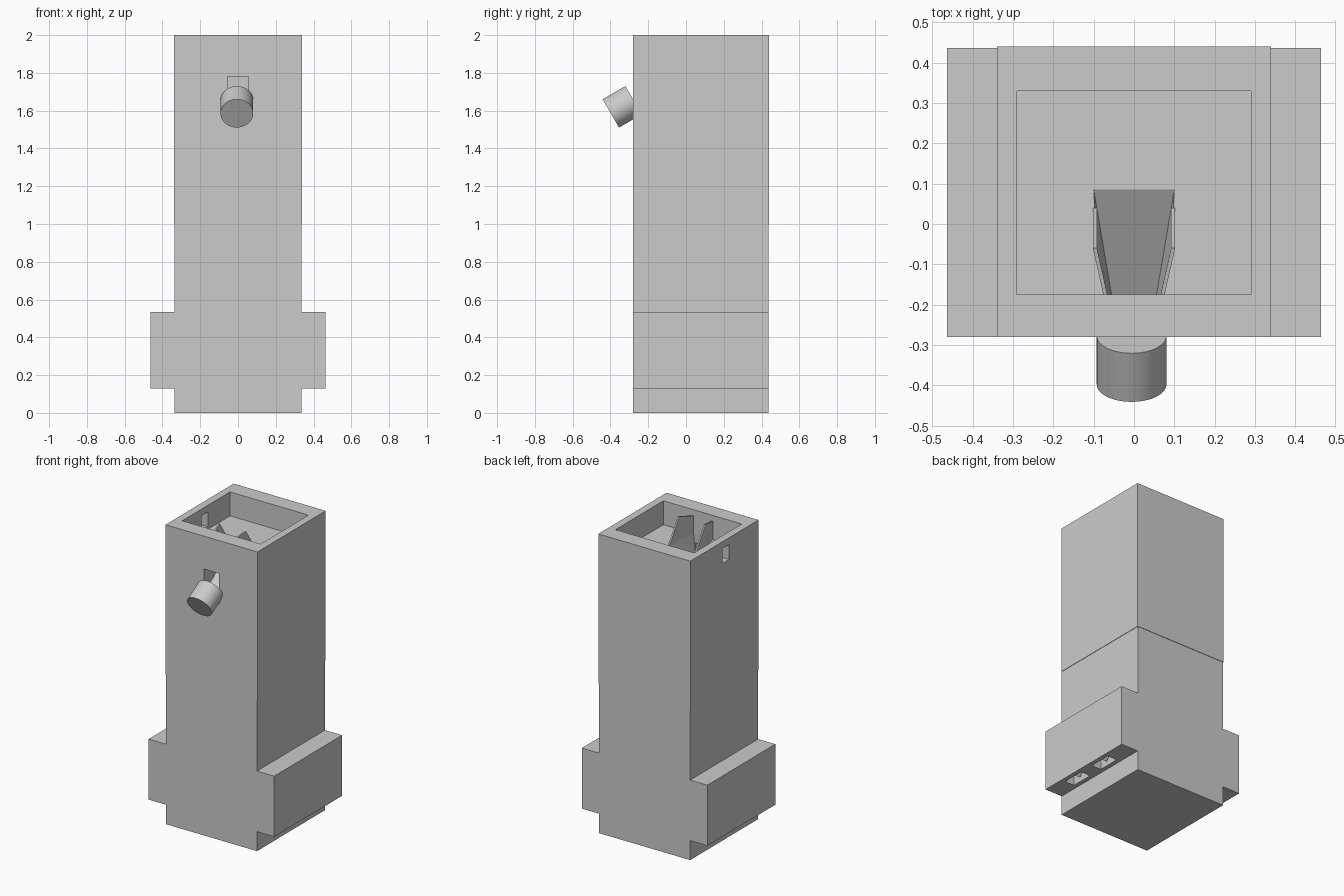
import bpy, bmesh
from math import radians, tan
from mathutils import Matrix, Vector

cube = bpy.data.objects.get("Cube")
if cube:
    bpy.data.objects.remove(cube, do_unlink=True)

grey = bpy.data.materials.new("plain_grey")
grey.use_nodes = True
grey.diffuse_color = (0.6, 0.6, 0.6, 1)
grey.node_tree.nodes["Principled BSDF"].inputs["Base Color"].default_value = (0.6, 0.6, 0.6, 1)


def finish(name, bm):
    bmesh.ops.recalc_face_normals(bm, faces=bm.faces)
    mesh = bpy.data.meshes.new(name)
    bm.to_mesh(mesh)
    bm.free()
    mesh.materials.append(grey)
    ob = bpy.data.objects.new(name, mesh)
    bpy.context.collection.objects.link(ob)
    return ob


def hull(name, points):
    bm = bmesh.new()
    verts = [bm.verts.new(p) for p in points]
    bmesh.ops.convex_hull(bm, input=verts)
    bmesh.ops.dissolve_limit(bm, angle_limit=0.01, verts=bm.verts, edges=bm.edges)
    return finish(name, bm)


def box(name, x0, x1, y0, y1, z0, z1):
    return hull(name, [(x, y, z) for x in (x0, x1) for y in (y0, y1) for z in (z0, z1)])


def cylinder(name, start, end, radius):
    axis = Vector(end) - Vector(start)
    bm = bmesh.new()
    bmesh.ops.create_cone(bm, cap_ends=True, segments=48, radius1=radius, radius2=radius,
                          depth=axis.length)
    turn = axis.to_track_quat('Z', 'Y').to_matrix().to_4x4()
    bm.transform(Matrix.Translation((Vector(start) + Vector(end)) / 2) @ turn)
    return finish(name, bm)


def cut(target, cutter):
    cutter.hide_render = True
    mod = target.modifiers.new("cut", 'BOOLEAN')
    mod.operation = 'DIFFERENCE'
    mod.solver = 'EXACT'
    mod.object = cutter
    bpy.context.view_layer.objects.active = target
    bpy.ops.object.modifier_apply(modifier=mod.name)
    bpy.data.objects.remove(cutter, do_unlink=True)


FRONT, BACK, FLOOR = -0.28, 0.44, 1.84

# Lower body with a shoulder block on each side, extruded from its front outline
half = [(0.337, 0), (0.337, 0.13), (0.464, 0.13), (0.464, 0.535), (0.337, 0.535), (0.337, 1)]
outline = half + [(-x, z) for x, z in reversed(half)]
bm = bmesh.new()
face = bm.faces.new([bm.verts.new((x, FRONT, z)) for x, z in outline])
side = bmesh.ops.extrude_face_region(bm, geom=[face])["geom"]
bmesh.ops.translate(bm, vec=(0, BACK - 0.003 - FRONT, 0),
                    verts=[g for g in side if isinstance(g, bmesh.types.BMVert)])
lower_body = finish("lower_body", bm)

# Upper body, very slightly wider, with the open tray in its top
upper_body = box("upper_body", -0.34, 0.34, FRONT, BACK, 1, 2)
cut(upper_body, box("tray_cutter", -0.29, 0.29, -0.175, 0.33, FLOOR, 2.1))

# Small window through the right wall of the tray
cut(upper_body, box("window_cutter", -0.4, -0.25, 0.03, 0.1, FLOOR + 0.015, 1.955))


# Sloping funnel from the tray to the front opening
def slope(y):
    return FLOOR - (0.085 - y) * tan(radians(30))


low = [(0.1, 0.085), (0.092, 0.04), (0.055, -0.11), (0.055, -0.18)]
high = [(0.1, 0.085), (0.092, -0.06), (0.066, -0.175)]
cut(upper_body, hull("funnel_cutter",
    [(s * x, y, slope(y)) for x, y in low for s in (-1, 1)] +
    [(s * x, y, FLOOR + 0.001) for x, y in high for s in (-1, 1)]))
cut(upper_body, hull("port_cutter",
    [(s * 0.055, y, z) for s in (-1, 1) for y in (-0.17, -0.3) for z in (slope(y), 1.78)]))

# Spout tilted down out of the front
spout_in, spout_out = Vector((-0.006, -0.2775, 1.655)), Vector((-0.006, -0.398, 1.5855))
lip = (spout_out - spout_in) * 0.1
cut(upper_body, cylinder("bore_cutter", spout_in, spout_out, 0.067))
spout = cylinder("spout", spout_in, spout_out, 0.0865)
cut(spout, cylinder("spout_bore", spout_in - lip, spout_out + lip, 0.067))
bpy.ops.object.select_all(action='DESELECT')
spout.select_set(True)
bpy.context.view_layer.objects.active = spout
bpy.ops.object.shade_smooth_by_angle(angle=radians(35))

# Guide fins either side of the funnel, and sockets under each shoulder block
for s, label in ((1, "left"), (-1, "right")):
    hull(label + "_fin_rear", [(s * x, y, z) for x in (0.092, 0.102)
         for y, z in ((0.04, FLOOR), (-0.06, 1.99), (-0.06, FLOOR - 0.005))])
    hull(label + "_fin_front", [(s * (x + w), y, z) for w in (0, 0.01)
         for x, y, top in ((0.092, -0.06, 1.99), (0.066, -0.175, 1.96))
         for z in (FLOOR - 0.005, top)])
    for i, y in enumerate((-0.055, 0.197)):
        x = s * 0.4
        cut(lower_body, box("socket_cutter", x - 0.035, x + 0.035, y - 0.075, y + 0.075, 0.1, 0.2))
        hull(f"{label}_socket_peg_{i + 1}",
             [(x + a * 0.02, y + b * 0.035, 0.2) for a in (-1, 1) for b in (-1, 1)] +
             [(x + a * 0.02, y, 0.145) for a in (-1, 1)])
